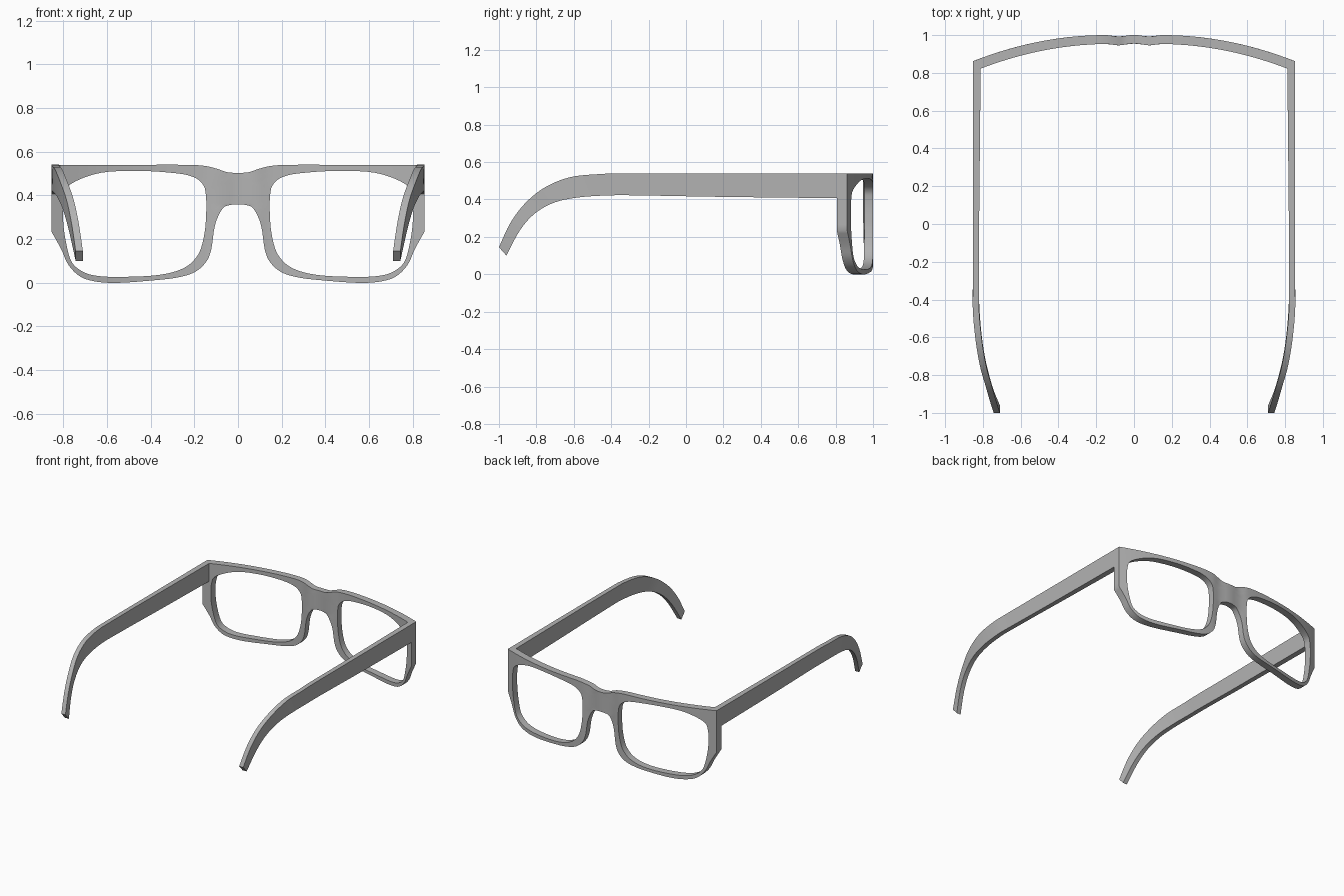
import bpy
import bmesh
from mathutils import Vector

cube = bpy.data.objects.get("Cube")
if cube:
    bpy.data.objects.remove(cube)

grey = bpy.data.materials.new("frame grey")
grey.use_nodes = True
colour = (0.45, 0.45, 0.45, 1)
grey.diffuse_color = colour
grey.node_tree.nodes["Principled BSDF"].inputs["Base Color"].default_value = colour


def spline(points, steps, corners=(), closed=True):
    """Smooth curve through points, broken at the corner indices."""
    pts = [Vector(p) for p in points]
    n = len(pts)
    out = []
    for i in range(n if closed else n - 1):
        p1, p2 = pts[i], pts[(i + 1) % n]
        p0 = p1 if i in corners else pts[i - 1]
        p3 = p2 if (i + 1) % n in corners else pts[(i + 2) % n]
        for s in range(steps):
            t = s / steps
            out.append(0.5 * (2 * p1 + (p2 - p0) * t
                              + (2 * p0 - 5 * p1 + 4 * p2 - p3) * t ** 2
                              + (3 * p1 - p0 - 3 * p2 + p3) * t ** 3))
    if not closed:
        out.append(pts[-1])
    return out


def finish(name, bm, weld=False):
    """Make an object mirrored across x = 0 with smooth faces and sharp edges."""
    bmesh.ops.recalc_face_normals(bm, faces=bm.faces[:])
    mesh = bpy.data.meshes.new(name)
    bm.to_mesh(mesh)
    bm.free()
    mesh.materials.append(grey)
    obj = bpy.data.objects.new(name, mesh)
    bpy.context.collection.objects.link(obj)
    mirror = obj.modifiers.new("mirror", 'MIRROR')
    mirror.use_mirror_merge = weld
    bpy.ops.object.select_all(action='DESELECT')
    obj.select_set(True)
    bpy.context.view_layer.objects.active = obj
    bpy.ops.object.modifier_apply(modifier="mirror")
    bpy.ops.object.shade_smooth_by_angle(angle=0.6)


# Half of the front: rim outline and lens opening, paired point by point
OUTER = [(0, .503), (.05, .506), (.1, .523), (.16, .536), (.25, .54), (.45, .54),
         (.65, .54), (.853, .54), (.853, .4), (.853, .233), (.81, .155),
         (.776, .082), (.72, .027), (.64, .004), (.54, 0), (.4, .01), (.29, .022),
         (.205, .045), (.15, .09), (.123, .15), (.105, .265), (.07, .34),
         (.03, .357), (0, .359)]
INNER = [(.148, .41), (.155, .44), (.175, .466), (.21, .486), (.28, .501),
         (.45, .512), (.63, .503), (.765, .452), (.797, .39), (.8, .28),
         (.785, .174), (.758, .09), (.7, .046), (.63, .03), (.54, .027), (.4, .032),
         (.3, .048), (.23, .078), (.185, .125), (.163, .18), (.15, .25),
         (.146, .31), (.145, .34), (.145, .37)]


def front_y(x):
    """Wrap of the front face, with a slight dip either side of the bridge."""
    dip = max(0, 1 - abs(x - .08) / .07)
    return 1 - .28 * max(0, x - .15) ** 2 - .008 * dip * dip * (3 - 2 * dip)


def build_front():
    outer = spline(OUTER, 4, corners=(0, 7, 8, 9, 23))
    inner = spline(INNER, 4)
    rows, n = 5, len(outer)
    bm = bmesh.new()
    grids = []
    for back in (0, 1):
        grid = []
        for r in range(rows):
            ring = [o.lerp(i, r / (rows - 1)) for o, i in zip(outer, inner)]
            grid.append([bm.verts.new((p.x, front_y(p.x) - back * (.045 + .012 * p.x), p.y))
                         for p in ring])
        grids.append(grid)
    front, rear = grids
    for k in range(n):
        m = (k + 1) % n
        for grid in grids:
            for r in range(rows - 1):
                bm.faces.new((grid[r][k], grid[r][m], grid[r + 1][m], grid[r + 1][k]))
        # Rim walls, left open on the centre plane where the halves join
        if outer[k].x + outer[m].x > 1e-4:
            bm.faces.new((front[0][k], front[0][m], rear[0][m], rear[0][k]))
        bm.faces.new((front[-1][k], front[-1][m], rear[-1][m], rear[-1][k]))
    finish("front_frame", bm, weld=True)


# Temple arms: upper and lower edges as (outer x, y, z), drooping and curling in
UPPER = [(.853, .83, .54), (.853, .2, .54), (.853, -.3, .54), (.853, -.46, .536),
         (.838, -.62, .519), (.815, -.754, .465), (.785, -.86, .38),
         (.762, -.94, .273), (.743, -1, .145)]
LOWER = [(.853, .83, .407), (.853, .2, .414), (.853, -.25, .422), (.853, -.406, .422),
         (.842, -.567, .412), (.823, -.7, .385), (.798, -.807, .326),
         (.773, -.888, .235), (.743, -.96, .1)]


def build_arms():
    ends = (0, len(UPPER) - 1)
    upper = spline(UPPER, 5, ends, closed=False)
    lower = spline(LOWER, 5, ends, closed=False)
    bm = bmesh.new()
    rings = []
    for u, d in zip(upper, lower):
        inset = Vector((-.033 - .01 * max(0, u.y), 0, 0))
        rings.append([bm.verts.new(p) for p in (u, u + inset, d + inset, d)])
    for a, b in zip(rings, rings[1:]):
        for j in range(4):
            bm.faces.new((a[j], a[j - 1], b[j - 1], b[j]))
    bm.faces.new(rings[0])
    bm.faces.new(rings[-1])
    finish("temple_arms", bm)


build_front()
build_arms()
